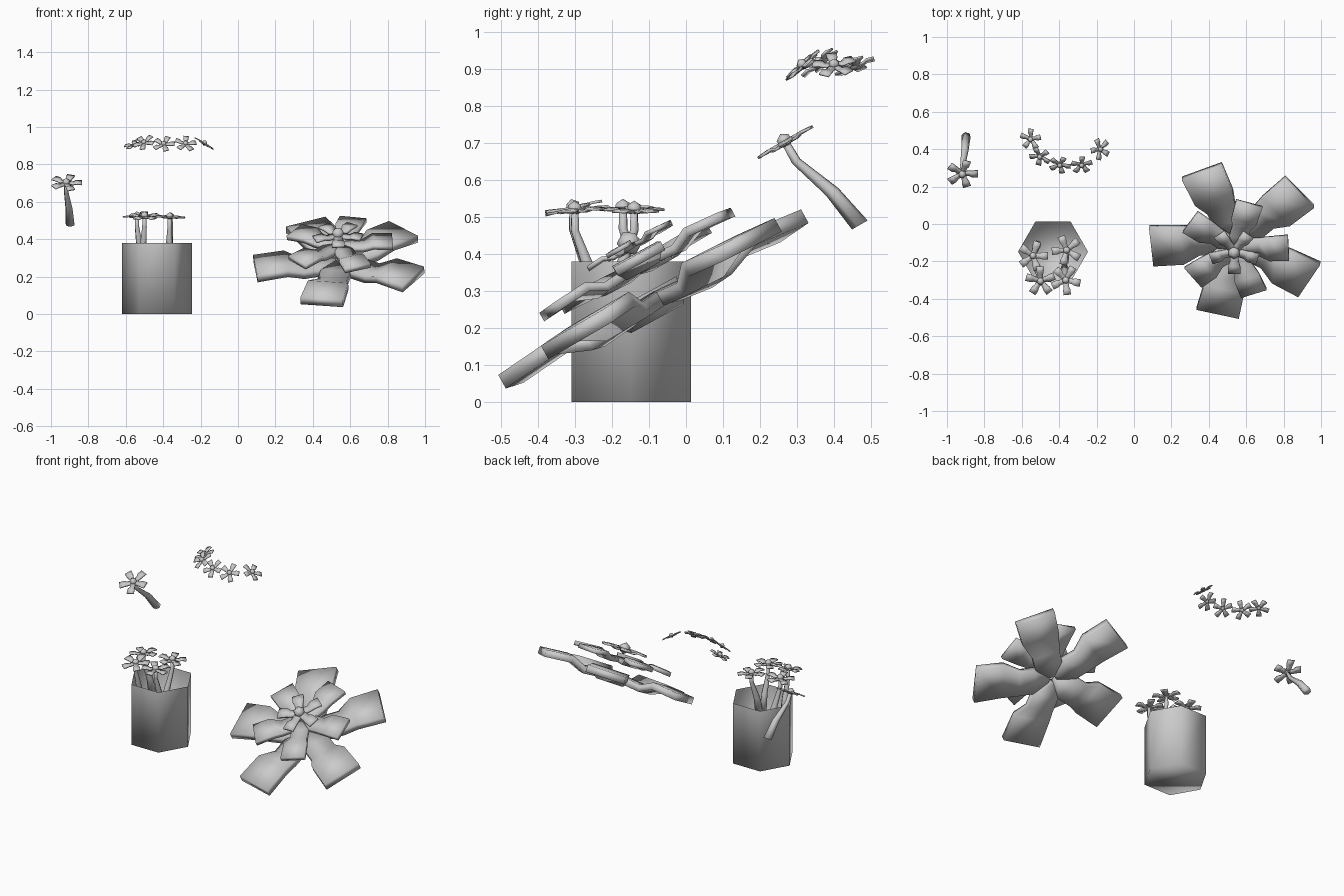
import bpy, bmesh
from math import sin, cos, pi, radians
from mathutils import Vector, Matrix

if "Cube" in bpy.data.objects:
    bpy.data.objects.remove(bpy.data.objects["Cube"])


def loft(bm, rings, cap_start=True, cap_end=True):
    """Skin a list of equally sized point rings."""
    loops = [[bm.verts.new(p) for p in ring] for ring in rings]
    n = len(loops[0])
    for a, b in zip(loops, loops[1:]):
        for i in range(n):
            j = (i + 1) % n
            bm.faces.new((a[i], a[j], b[j], b[i]))
    if cap_start:
        bm.faces.new(loops[0][::-1])
    if cap_end:
        bm.faces.new(loops[-1])


def finish(bm, name):
    bmesh.ops.recalc_face_normals(bm, faces=bm.faces)
    mesh = bpy.data.meshes.new(name)
    bm.to_mesh(mesh)
    bm.free()
    for p in mesh.polygons:
        p.use_smooth = True
    return mesh


def place(mesh, name, matrix):
    ob = bpy.data.objects.new(name, mesh)
    ob.matrix_world = matrix
    bpy.context.collection.objects.link(ob)
    return ob


def ring(center, radius, n):
    return [Vector(center) + Vector((radius * cos(2 * pi * i / n), radius * sin(2 * pi * i / n), 0))
            for i in range(n)]


# Five-petal blossom, tip radius 0.46: stations are (distance, half width, height)
def blossom(name, heart):
    stations = [(0.02, 0.02, -0.01), (0.11, 0.08, -0.02), (0.2, 0.08, -0.028),
                (0.29, 0.11, 0.01), (0.455, 0.116, -0.004)]
    t = 0.021
    bm = bmesh.new()
    for k in range(5):
        turn = Matrix.Rotation(2 * pi * k / 5, 3, 'Z')
        loft(bm, [[turn @ Vector((r, y, h + z)) for y, z in ((-w, -t), (w, -t), (w, t), (-w, t))]
                  for r, w, h in stations])
    if heart:
        bmesh.ops.create_icosphere(bm, subdivisions=1, radius=0.12,
                                   matrix=Matrix.Translation((0, 0, 0.02)))
    return finish(bm, name)


petals = blossom("petal_layer", False)
flower = blossom("small_flower", True)

# Bent, tapering stem hanging below a flower
bm = bmesh.new()
path = [(0, 0, 0, 0.011), (0, 0, -0.06, 0.013), (0, 0.045, -0.18, 0.02), (0, 0.066, -0.295, 0.025)]
loft(bm, [ring(p[:3], p[3], 6) for p in path])
stem = finish(bm, "stem")


def pose(loc, tilt, facing, spin=0, size=1):
    """Tilt the flower axis towards the compass angle 'facing' (-90 is the front)."""
    f = radians(facing + 90)
    return (Matrix.Translation(loc) @ Matrix.Rotation(f, 4, 'Z') @ Matrix.Rotation(radians(tilt), 4, 'X')
            @ Matrix.Rotation(radians(spin) - f, 4, 'Z') @ Matrix.Scale(size, 4))


# Hexagonal open pot
bm = bmesh.new()
loft(bm, [ring((0, 0, 0), 0.187, 6), ring((0, 0, 0.38), 0.187, 6)], cap_end=False)
place(finish(bm, "pot"), "pot", Matrix.Translation((-0.433, -0.148, 0)))

# Flowers in the pot: location, tilt, facing, stem turn
for i, (loc, tilt, facing, turn) in enumerate([
        ((-0.54, -0.17, 0.525), 4, 180, -20), ((-0.50, -0.305, 0.525), 14, -90, 10),
        ((-0.36, -0.14, 0.52), 4, 0, 170), ((-0.365, -0.30, 0.52), 4, -60, 5)]):
    place(flower, f"potted_flower_{i + 1}", pose(loc, tilt, facing, 20 * i, 0.175))
    place(stem, f"potted_stem_{i + 1}", pose(loc, 0, -90, turn, 0.95))

# Single cut flower
cut = (-0.918, 0.268, 0.703)
place(flower, "cut_flower", pose(cut, 30, -90, 0, 0.183))
place(stem, "cut_stem", pose(cut, 30, -90, -18))

# Half crown of flowers
for i, (loc, tilt, facing) in enumerate([
        ((-0.553, 0.453, 0.91), 25, 225), ((-0.503, 0.36, 0.918), 40, 245),
        ((-0.397, 0.315, 0.91), 42, 262), ((-0.28, 0.315, 0.912), 42, 280),
        ((-0.18, 0.40, 0.912), 32, 355)]):
    place(flower, f"crown_flower_{i + 1}", pose(loc, tilt, facing, 15 + 25 * i, 0.128))

# Large flower in three stacked layers
for name, mesh, loc, spin, size in [
        ("outer_petals", petals, (0.545, -0.088, 0.285), 41, 1),
        ("middle_petals", petals, (0.54, -0.133, 0.373), 2, 0.63),
        ("inner_flower", flower, (0.535, -0.15, 0.425), -90, 0.29)]:
    place(mesh, name, pose(loc, 29, -95, spin, size))
